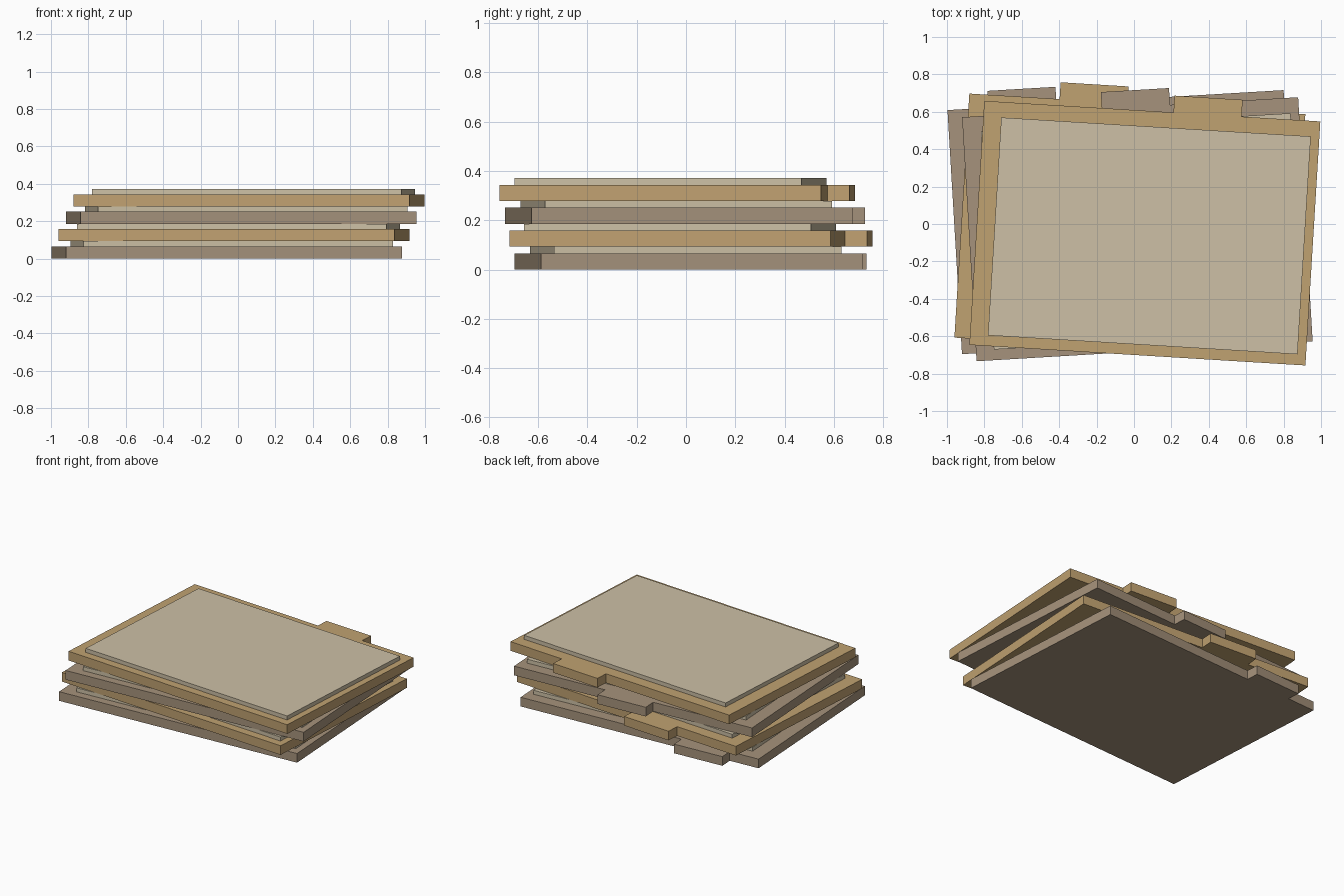
import bpy
import bmesh
from math import radians
from mathutils import Matrix, Vector

cube = bpy.data.objects.get("Cube")
if cube:
    bpy.data.objects.remove(cube, do_unlink=True)


def make_material(name, rgb):
    mat = bpy.data.materials.new(name)
    mat.use_nodes = True
    color = (*rgb, 1.0)
    mat.diffuse_color = color
    mat.node_tree.nodes["Principled BSDF"].inputs["Base Color"].default_value = color
    return mat


tan = make_material("tan card", (0.53, 0.36, 0.165))
grey_brown = make_material("grey brown card", (0.38, 0.29, 0.20))
cream = make_material("cream paper", (0.61, 0.53, 0.38))

WIDTH, DEPTH = 1.80, 1.307
THICK, PAPER = 0.065, 0.028
TAB_WIDTH, TAB_DEPTH = 0.365, 0.09


def add_prism(name, outline, height, mat, place):
    """Extrude a flat outline upwards and set it in place."""
    bm = bmesh.new()
    face = bm.faces.new([bm.verts.new((x, y, 0)) for x, y in outline])
    top = bmesh.ops.extrude_face_region(bm, geom=[face])["geom"]
    verts = [v for v in top if isinstance(v, bmesh.types.BMVert)]
    bmesh.ops.translate(bm, verts=verts, vec=(0, 0, height))
    bmesh.ops.recalc_face_normals(bm, faces=bm.faces)
    mesh = bpy.data.meshes.new(name)
    bm.to_mesh(mesh)
    bm.free()
    mesh.materials.append(mat)
    obj = bpy.data.objects.new(name, mesh)
    obj.matrix_world = place
    bpy.context.collection.objects.link(obj)


def add_folder(level, center, angle, mat):
    z = level * (THICK + PAPER)
    place = Matrix.Translation((*center, z)) @ Matrix.Rotation(radians(angle), 4, "Z")
    w, d = WIDTH / 2, DEPTH / 2

    # Card cover with its index tab, stepped along the back edge
    tab = -0.499 + 0.265 * level
    left, right = tab - TAB_WIDTH / 2, tab + TAB_WIDTH / 2
    cover = [(-w, -d), (w, -d), (w, d), (right, d), (right, d + TAB_DEPTH),
             (left, d + TAB_DEPTH), (left, d), (-w, d)]
    add_prism(f"folder_cover_{level + 1}", cover, THICK, mat, place)

    # Paper sheets, set toward the front right of the cover
    x0, x1, y0, y1 = -w + 0.096, w - 0.046, -d + 0.057, d - 0.083
    sheet = [(x0, y0), (x1, y0), (x1, y1), (x0, y1)]
    add_prism(f"paper_sheets_{level + 1}", sheet, PAPER, cream,
              place @ Matrix.Translation(Vector((0, 0, THICK))))


# Four folders, stacked with alternating twists
add_folder(0, (-0.06, 0.01), 3.4, grey_brown)
add_folder(1, (-0.022, -0.01), -3.5, tan)
add_folder(2, (0.018, -0.028), 3.4, grey_brown)
add_folder(3, (0.058, -0.049), -3.5, tan)
